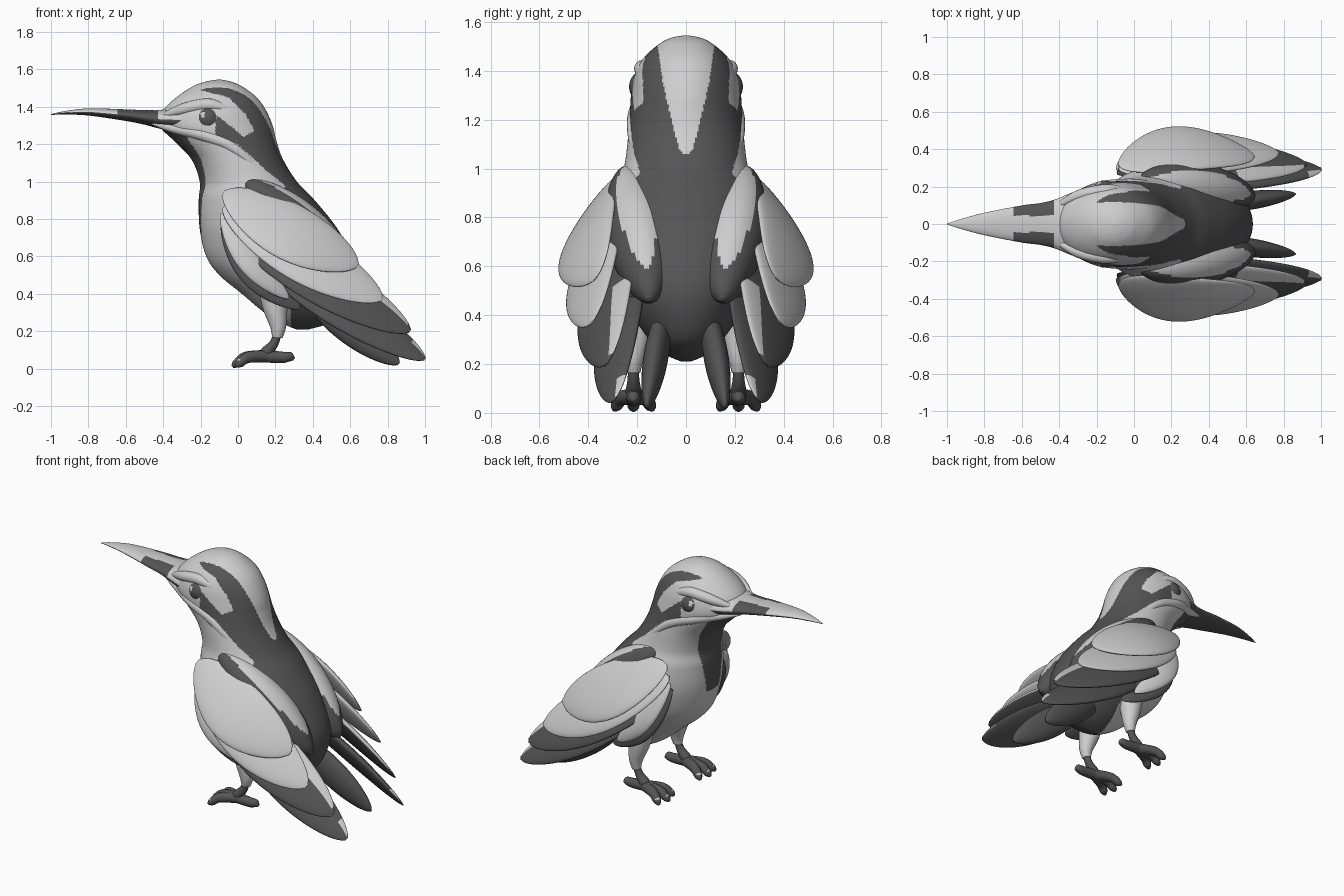
import bpy, bmesh
from math import sin, cos, pi
from mathutils import Vector

cube = bpy.data.objects.get("Cube")
if cube:
    bpy.data.objects.remove(cube, do_unlink=True)


def material(name, value):
    m = bpy.data.materials.new(name)
    m.use_nodes = True
    rgba = (value, value, value, 1)
    m.diffuse_color = rgba
    bsdf = next(n for n in m.node_tree.nodes if n.type == 'BSDF_PRINCIPLED')
    bsdf.inputs["Base Color"].default_value = rgba
    bsdf.inputs["Roughness"].default_value = 0.7
    return m


MATS = [material("light_grey", 0.62), material("dark_grey", 0.09)]
LIGHT, DARK = 0, 1


def finish(name, bm):
    bmesh.ops.recalc_face_normals(bm, faces=bm.faces)
    me = bpy.data.meshes.new(name)
    for f in bm.faces:
        f.smooth = True
    bm.to_mesh(me)
    bm.free()
    for m in MATS:
        me.materials.append(m)
    ob = bpy.data.objects.new(name, me)
    bpy.context.collection.objects.link(ob)
    return ob


def curve_at(table, x):
    """Piecewise linear lookup."""
    if x <= table[0][0]:
        return table[0][1]
    for (x0, y0), (x1, y1) in zip(table, table[1:]):
        if x <= x1:
            return y0 + (y1 - y0) * (x - x0) / (x1 - x0)
    return table[-1][1]


def spline(secs, steps):
    """Smoothly add sections between the given (centre, axis, axis) ones."""
    out = []
    for i in range(len(secs) - 1):
        p = [secs[max(0, min(len(secs) - 1, i + k))] for k in (-1, 0, 1, 2)]
        for s in range(steps):
            t = s / steps
            out.append(tuple(
                0.5 * (2 * b + (c - a) * t + (2 * a - 5 * b + 4 * c - d) * t * t
                       + (3 * b - a - 3 * c + d) * t ** 3)
                for a, b, c, d in zip(*p)))
    return out + [secs[-1]]


def loft(name, secs, colour, side=1, steps=1, n=48):
    """Skin elliptical sections; colour(t, angle, point) picks the material."""
    if steps > 1:
        secs = spline(secs, steps)
    bm = bmesh.new()
    rings = []
    for c, u, v in secs:
        ring = []
        for k in range(n):
            a = 2 * pi * k / n
            p = c + u * cos(a) + v * sin(a)
            ring.append(bm.verts.new((p.x, p.y * side, p.z)))
        rings.append(ring)
    for i in range(len(rings) - 1):
        for k in range(n):
            j = (k + 1) % n
            f = bm.faces.new((rings[i][k], rings[i][j], rings[i + 1][j], rings[i + 1][k]))
            f.material_index = colour((i + 0.5) / (len(rings) - 1), 2 * pi * (k + 0.5) / n,
                                      f.calc_center_median())
    for ring, t in ((rings[0], 0), (rings[-1], 1)):
        f = bm.faces.new(ring)
        f.material_index = colour(t, 0, f.calc_center_median())
    return finish(name, bm)


def plain(index):
    return lambda t, a, p: index


def feather(name, root, tip, width, thick, colour, side, lean=0.0, bulge=0.0, sag=0.0):
    """Rounded leaf from root to tip; lean pushes its lower edge outward."""
    root, tip = Vector(root), Vector(tip)
    d = tip - root
    d.y = 0
    d.normalize()
    down = Vector((d.z, 0, -d.x))
    across = down + Vector((0, lean, 0))
    normal = d.cross(across).normalized()
    secs, count = [], 48
    for k in range(count + 1):
        t = (1 - cos(pi * k / count)) / 2
        bend = sin(pi * t)
        r = max(0.015, bend) ** 0.55
        c = root.lerp(tip, t) + Vector((0, bulge * bend, 0)) + down * sag * bend
        secs.append((c, across * width * r, normal * thick * r))
    return loft(name, secs, colour, side)


def tube(name, pts, colour, side):
    """Tapered round tube through (x, y, z, radius) points."""
    cs = [Vector(p[:3]) for p in pts]
    secs = []
    for i, c in enumerate(cs):
        d = (cs[min(i + 1, len(cs) - 1)] - cs[max(i - 1, 0)]).normalized()
        u = d.cross(Vector((0, 1, 0))).normalized()
        secs.append((c, u * pts[i][3], d.cross(u) * pts[i][3]))
    return loft(name, secs, colour, side, 8, 16)


# Plumage markings of head and torso
CHEEK = [(-.45, 1.28), (-.15, 1.26), (0, 1.2), (.15, 1.06), (.25, .98), (.29, .1)]
CROWN = [(1.055, 0), (1.07, .025), (1.2, .06), (1.35, .095), (1.5, .115), (1.53, .2)]
PATCH_TOP = [(-.25, 1.5), (-.05, 1.45), (.04, 1.36), (.09, 1.27)]
PATCH_LOW = [(-.12, 1.36), (.03, 1.24), (.09, 1.27)]


def plumage(t, a, p):
    y = abs(p.y)
    if p.z < curve_at(CHEEK, p.x):
        bib = p.x < 0 and p.z > .72 and y < .12 + (p.z - 1) * .2
        return DARK if bib else LIGHT
    if p.z > 1.055 and y < curve_at(CROWN, p.z):
        return LIGHT
    if p.x < .09 and curve_at(PATCH_LOW, p.x) < p.z < curve_at(PATCH_TOP, p.x):
        return LIGHT
    return LIGHT if p.x < -.12 and (p.z < 1.4 or p.x < -.22) else DARK


# Head and torso: height, front x, back x, half width
BODY = [(.21, .31, .38, .02), (.24, .24, .48, .085), (.3, .14, .57, .15), (.4, .02, .62, .22),
        (.5, -.1, .635, .27), (.6, -.17, .61, .3), (.75, -.205, .53, .32), (.9, -.21, .41, .295),
        (1, -.205, .315, .255), (1.12, -.25, .24, .238), (1.22, -.345, .205, .23),
        (1.3, -.42, .185, .225), (1.38, -.4, .15, .21), (1.45, -.33, .1, .175),
        (1.51, -.24, .02, .11), (1.535, -.17, -.04, .06), (1.545, -.11, -.09, .008)]
loft("body", [(Vector(((f + b) / 2, 0, z)), Vector(((b - f) / 2, 0, 0)), Vector((0, w, 0)))
              for z, f, b, w in BODY], plumage, steps=14, n=200)


# Beak: x, centre height, half height, half width
def beak_colour(t, a, p):
    top = sin(a) > 0
    return LIGHT if top and (p.x < -.65 or p.x > -.43 or abs(p.y) < .045) else DARK


BEAK = [(-.2, 1.33, .075, .2), (-.32, 1.33, .065, .172), (-.42, 1.333, .05, .132),
        (-.5, 1.343, .039, .112), (-.6, 1.355, .031, .099), (-.8, 1.372, .019, .06),
        (-.93, 1.367, .009, .025), (-1, 1.358, .002, .002)]
loft("beak", [(Vector((x, 0, z)), Vector((0, w, 0)), Vector((0, 0, h)))
              for x, z, h, w in BEAK], beak_colour, steps=12, n=64)


def shoulder_colour(t, a, p):
    return LIGHT if ((t - .43) / .34) ** 2 + ((a - 3.1) / .62) ** 2 < 1 else DARK


def streak(start, end):
    return lambda t, a, p: LIGHT if start < t < end and cos(a) < -.5 and sin(a) > -.2 else DARK


for side, tag in ((-1, "front"), (1, "back")):
    # Eye with a small glint
    bm = bmesh.new()
    bmesh.ops.create_uvsphere(bm, u_segments=40, v_segments=28, radius=.07)
    glint = Vector((-.42, .8 * side, .35)).normalized()
    for f in bm.faces:
        f.material_index = LIGHT if f.calc_center_median().normalized().dot(glint) > .975 else DARK
    bmesh.ops.translate(bm, verts=bm.verts, vec=(-.158, .163 * side, 1.335))
    finish(tag + "_eye", bm)

    # Brow and cheek ridges
    tube(tag + "_brow", [(-.42, .09, 1.34, .012), (-.3, .15, 1.385, .03),
                         (-.16, .178, 1.41, .034), (-.06, .178, 1.385, .022),
                         (-.02, .175, 1.36, .004)], plain(LIGHT), side)
    tube(tag + "_cheek", [(-.46, .09, 1.31, .006), (-.35, .125, 1.285, .025), (-.2, .19, 1.252, .032),
                          (-.05, .21, 1.195, .032), (.06, .21, 1.11, .024), (.13, .2, 1.03, .005)],
         plain(LIGHT), side)

    # Shoulder lobe and layered wing feathers
    feather(tag + "_shoulder", (.04, .24, 1.0), (.64, .15, .46), .145, .135, shoulder_colour, side)
    feather(tag + "_upper_wing", (-.08, .31, .94), (.64, .37, .55), .15, .035,
            plain(LIGHT), side, .75, .065, .015)
    feather(tag + "_middle_wing", (-.08, .29, .86), (.77, .385, .37), .14, .035,
            plain(LIGHT), side, .75, .04, .01)
    feather(tag + "_lower_wing", (-.05, .25, .76), (.92, .325, .2), .13, .035,
            streak(.55, .9), side, .85, .04)
    feather(tag + "_wing_tip", (.1, .2, .6), (1.0, .295, .05), .105, .035,
            streak(.8, .93), side, .85, .03)
    feather(tag + "_front_covert", (-.09, .29, .83), (.27, .33, .375), .065, .028,
            plain(LIGHT), side, .4, .05, .04)
    feather(tag + "_under_covert", (-.085, .265, .78), (.33, .28, .32), .08, .028,
            plain(DARK), side, .4, .03, .05)

    # Tail feather
    feather(tag + "_tail", (.33, .085, .44), (.86, .16, .025), .095, .05, plain(DARK), side)

    # Leg, foot and toes
    tube(tag + "_thigh", [(.19, .19, .44, .085), (.2, .205, .32, .065), (.215, .215, .22, .042),
                          (.21, .215, .165, .028)], plain(LIGHT), side)
    tube(tag + "_shank", [(.215, .215, .21, .022), (.195, .215, .14, .024),
                          (.15, .215, .085, .032), (.13, .215, .06, .02)], plain(DARK), side)
    for i, (x, y, z) in enumerate([(-.01, .135, .012), (-.03, .215, .01), (-.01, .295, .012),
                                   (.3, .215, .05)]):
        b = Vector((.15, .215, .066))
        m = b.lerp(Vector((x, y, .056)), .6)
        tube(f"{tag}_toe_{i + 1}", [(*b, .034), (*m, .03), (*b.lerp(Vector((x, y, z + .012)), .88), .024),
                                    (x, y, z, .008)],
             lambda t, a, p: LIGHT if i < 3 and .62 < t < .85 and p.z > .045 else DARK, side)
